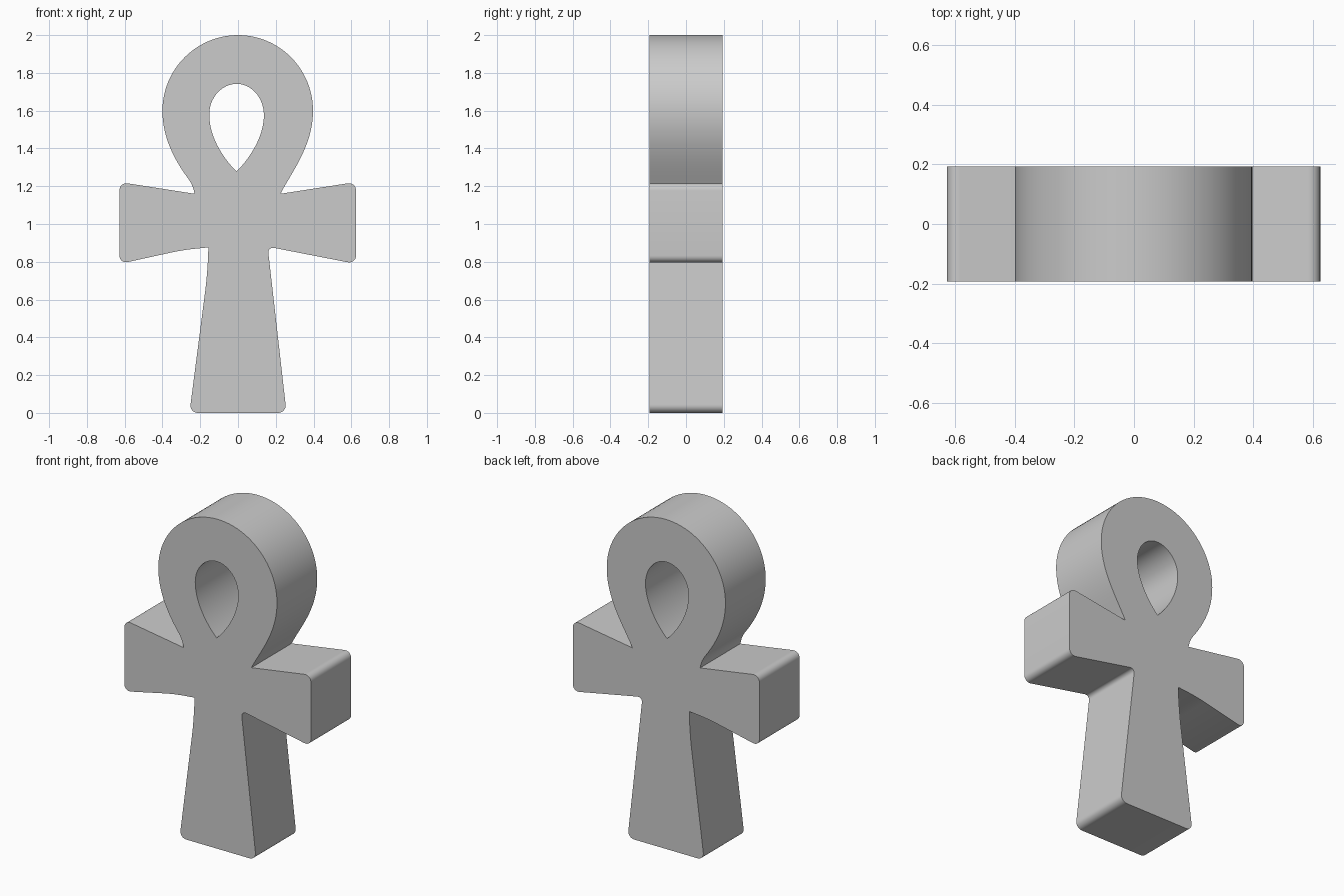
import bpy
import bmesh
import math
from mathutils import Vector
from mathutils.geometry import interpolate_bezier

HALF_DEPTH = 0.193

cube = bpy.data.objects.get("Cube")
if cube:
    bpy.data.objects.remove(cube, do_unlink=True)


def bezier(*points, steps=20):
    """Cubic piece, without its last point so pieces chain together."""
    return interpolate_bezier(*[Vector(p) for p in points], steps + 1)[:-1]


def corners(items, before, after):
    """Polyline of (x, z, radius) corners, each rounded if its radius is set."""
    spots = [Vector(before)] + [Vector(i[:2]) for i in items] + [Vector(after)]
    path = []
    for n, (x, z, radius) in enumerate(items, 1):
        here = spots[n]
        if not radius:
            path.append(here)
            continue
        start = here + (spots[n - 1] - here).normalized() * radius
        end = here + (spots[n + 1] - here).normalized() * radius
        path += bezier(start, start.lerp(here, 0.55), end.lerp(here, 0.55), end, steps=8)
        path.append(end)
    return path


# Outer outline: rounded loop, then arms and flared leg
left_neck, right_neck = (-0.23, 1.16), (0.225, 1.16)
outline = bezier(right_neck, (0.28, 1.27), (0.397, 1.41), (0.397, 1.6))
outline += bezier((0.397, 1.6), (0.397, 1.82), (0.22, 2), (0, 2), steps=24)
outline += bezier((0, 2), (-0.22, 2), (-0.4, 1.82), (-0.4, 1.6), steps=24)
outline += bezier((-0.4, 1.6), (-0.4, 1.45), (-0.33, 1.33), (-0.26, 1.235))
outline += bezier((-0.26, 1.235), (-0.24, 1.205), (-0.235, 1.185), left_neck, steps=6)
outline += corners([
    (*left_neck, 0),
    (-0.628, 1.222, 0.045), (-0.628, 0.789, 0.045),
    (-0.29, 0.863, 0.06), (-0.157, 0.876, 0),
    (-0.16, 0.75, 0.1),
    (-0.257, 0, 0.045), (0.257, 0, 0.045),
    (0.157, 0.88, 0.035),
    (0.625, 0.789, 0.045), (0.625, 1.222, 0.045),
], (-0.26, 1.235), right_neck)

# Teardrop hole
tip, right, top, left = (-0.008, 1.278), (0.137, 1.575), (-0.006, 1.742), (-0.152, 1.58)
hole = bezier(tip, (0.07, 1.355), (0.137, 1.47), right)
hole += bezier(right, (0.137, 1.67), (0.07, 1.742), top)
hole += bezier(top, (-0.085, 1.742), (-0.152, 1.67), left)
hole += bezier(left, (-0.152, 1.47), (-0.09, 1.36), tip)

# Filled, extruded slab
curve = bpy.data.curves.new("looped_cross", "CURVE")
curve.dimensions = "2D"
curve.fill_mode = "BOTH"
curve.extrude = HALF_DEPTH
for loop in (outline, hole):
    spline = curve.splines.new("POLY")
    spline.points.add(len(loop) - 1)
    for point, spot in zip(spline.points, loop):
        point.co = (spot[0], spot[1], 0, 1)
    spline.use_cyclic_u = True

cross = bpy.data.objects.new("looped_cross", curve)
bpy.context.collection.objects.link(cross)
cross.rotation_euler.x = math.pi / 2
bpy.ops.object.select_all(action="DESELECT")
bpy.context.view_layer.objects.active = cross
cross.select_set(True)
bpy.ops.object.convert(target="MESH")
cross = bpy.context.object
bpy.ops.object.transform_apply(location=False, rotation=True, scale=False)

# Weld the caps to the sides and smooth the curved walls
bm = bmesh.new()
bm.from_mesh(cross.data)
bmesh.ops.remove_doubles(bm, verts=bm.verts, dist=0.0005)
bmesh.ops.recalc_face_normals(bm, faces=bm.faces)
bm.to_mesh(cross.data)
bm.free()
bpy.ops.object.shade_smooth_by_angle(angle=math.radians(30))
